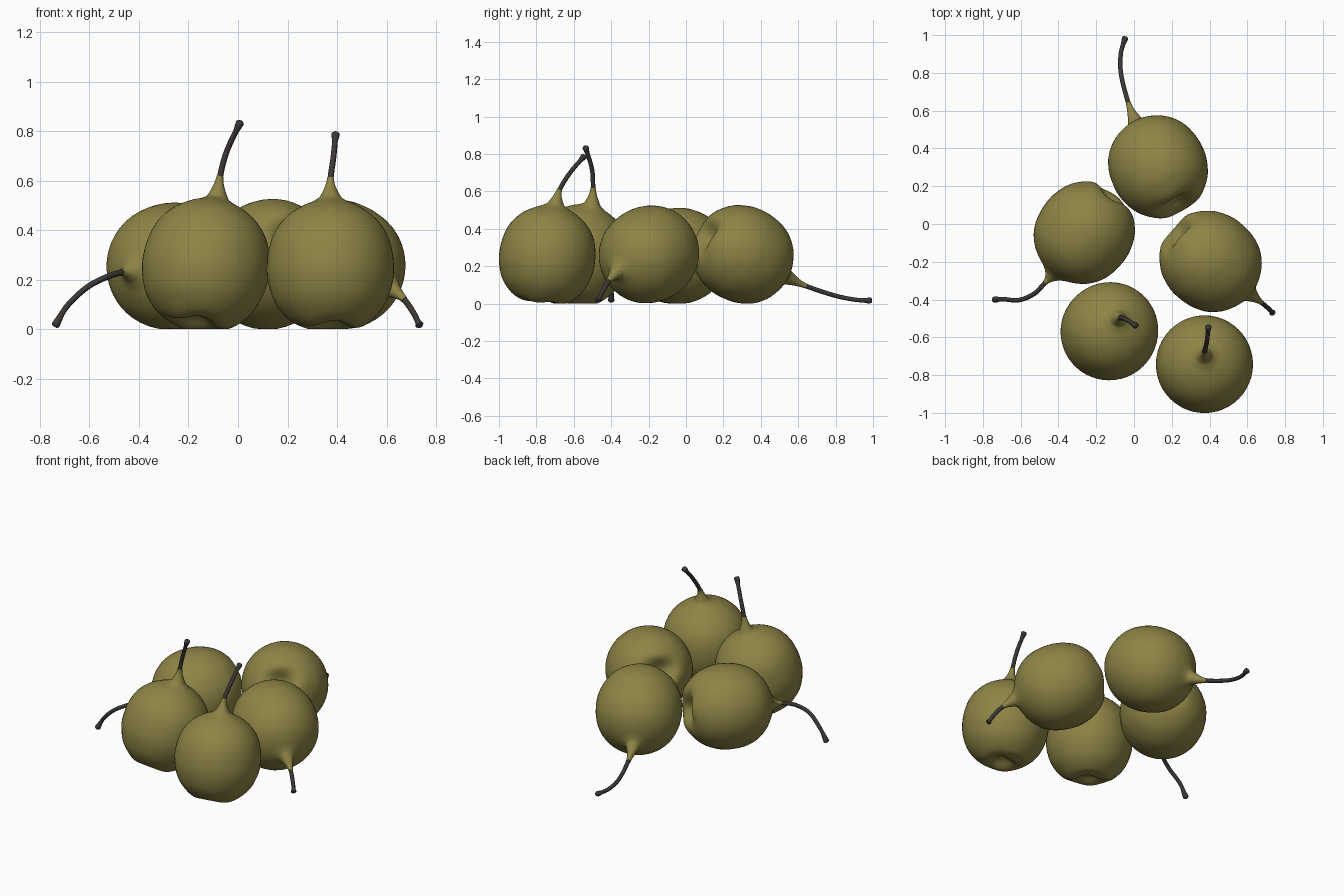
import bpy, bmesh, math
from mathutils import Vector

cube = bpy.data.objects.get("Cube")
if cube:
    bpy.data.objects.remove(cube, do_unlink=True)


def make_material(name, colour):
    mat = bpy.data.materials.new(name)
    mat.use_nodes = True
    mat.diffuse_color = (*colour, 1)
    bsdf = mat.node_tree.nodes["Principled BSDF"]
    bsdf.inputs["Base Color"].default_value = (*colour, 1)
    bsdf.inputs["Roughness"].default_value = 0.7
    return mat


skin = make_material("olive pear skin", (0.27, 0.23, 0.06))
bark = make_material("dark stem", (0.045, 0.04, 0.037))


def spline(points, steps):
    """Smooth path through points, with `steps` samples per span."""
    p = [Vector(q) for q in points]
    p = [2 * p[0] - p[1]] + p + [2 * p[-1] - p[-2]]
    out = []
    for a, b, c, d in zip(p, p[1:], p[2:], p[3:]):
        for i in range(steps):
            t = i / steps
            out.append(0.5 * (2 * b + (c - a) * t + (2 * a - 5 * b + 4 * c - d) * t * t
                              + (3 * b - a - 3 * c + d) * t ** 3))
    return out + [p[-2]]


def sweep(name, rings, sides, mat):
    """Skin rings given as (centre, direction, radius, lobe depth)."""
    bm = bmesh.new()
    loops = []
    side = rings[0][1].orthogonal().normalized()
    for centre, direction, radius, lobe in rings:
        side = (side - direction * side.dot(direction)).normalized()
        other = direction.cross(side)
        loop = []
        for k in range(sides):
            a = math.tau * k / sides
            co = centre + radius * (side * math.cos(a) + other * math.sin(a))
            co += direction * lobe * math.cos(3 * a)
            co.z = max(co.z, 0.002)
            loop.append(bm.verts.new(co))
        loops.append(loop)
    for lo, hi in zip(loops, loops[1:]):
        for k in range(sides):
            n = (k + 1) % sides
            bm.faces.new((lo[k], lo[n], hi[n], hi[k]))
    bm.faces.new(loops[0][::-1])
    bm.faces.new(loops[-1])
    bmesh.ops.recalc_face_normals(bm, faces=bm.faces)
    mesh = bpy.data.meshes.new(name)
    bm.to_mesh(mesh)
    bm.free()
    mesh.materials.append(mat)
    obj = bpy.data.objects.new(name, mesh)
    bpy.context.collection.objects.link(obj)
    bpy.ops.object.select_all(action='DESELECT')
    obj.select_set(True)
    bpy.context.view_layer.objects.active = obj
    bpy.ops.object.shade_smooth_by_angle(angle=math.radians(50))


# Body outline: (radius, distance along the core axis), dimple to shoulder
PROFILE = [(0.004, -0.2), (0.04, -0.212), (0.085, -0.237), (0.125, -0.238),
           (0.17, -0.21), (0.22, -0.15), (0.25, -0.07), (0.257, 0),
           (0.248, 0.08), (0.222, 0.15), (0.175, 0.208), (0.12, 0.246),
           (0.075, 0.267), (0.046, 0.285)]


def pear(label, centre, axis, path):
    c, ax = Vector(centre), Vector(axis).normalized()
    rings = []
    for r, t, _ in spline([(r, t, 0) for r, t in PROFILE], 4):
        lobe = 0.008 * math.exp(-((r - 0.1) / 0.05) ** 2) if t < -0.1 else 0
        rings.append((c + ax * t, ax, max(r, 0.003), lobe))

    # Neck and stem share one smooth centre line
    steps = 10
    line = spline([c + ax * 0.285] + path, steps)
    tangents = [(line[min(i + 1, len(line) - 1)] - line[max(i - 1, 0)]).normalized()
                for i in range(len(line))]
    for i in range(1, steps + 1):
        f = i / steps
        rings.append((line[i], ax.lerp(tangents[i], f).normalized(),
                      0.014 + 0.032 * (1 - f) ** 1.6, 0))
    sweep(label + "_pear_body", rings, 48, skin)

    stem = []
    count = len(line) - steps - 1
    for i in range(steps, len(line)):
        f = (i - steps) / count
        knob = 0.006 * max(0, (f - 0.85) / 0.15)
        stem.append((line[i], tangents[i], 0.0125 - 0.001 * f + knob, 0))
    tip, d, r, _ = stem[-1]
    stem.append((tip + d * 0.008, d, r * 0.6, 0))
    sweep(label + "_pear_stem", stem, 12, bark)


# Two upright pears at the front
pear("front_right", (-0.13, -0.568, 0.256), (0.045, 0.065, 0.26),
     [(-0.072, -0.497, 0.62), (-0.045, -0.503, 0.72), (0.008, -0.537, 0.835)])
pear("front_left", (0.373, -0.742, 0.25), (0, 0.045, 0.28),
     [(0.374, -0.675, 0.61), (0.386, -0.62, 0.7), (0.394, -0.545, 0.788)])
# Three pears lying on their sides
pear("left", (0.405, -0.197, 0.264), (0.21, -0.175, -0.09),
     [(0.672, -0.414, 0.12), (0.71, -0.446, 0.065), (0.733, -0.47, 0.018)])
pear("back", (0.128, 0.303, 0.264), (-0.13, 0.25, -0.13),
     [(-0.03, 0.64, 0.095), (-0.068, 0.79, 0.045), (-0.07, 0.9, 0.022), (-0.047, 0.985, 0.016)])
pear("right", (-0.262, -0.045, 0.255), (-0.16, -0.21, -0.02),
     [(-0.47, -0.31, 0.23), (-0.53, -0.37, 0.212), (-0.61, -0.403, 0.17),
      (-0.69, -0.398, 0.095), (-0.737, -0.4, 0.018)])
